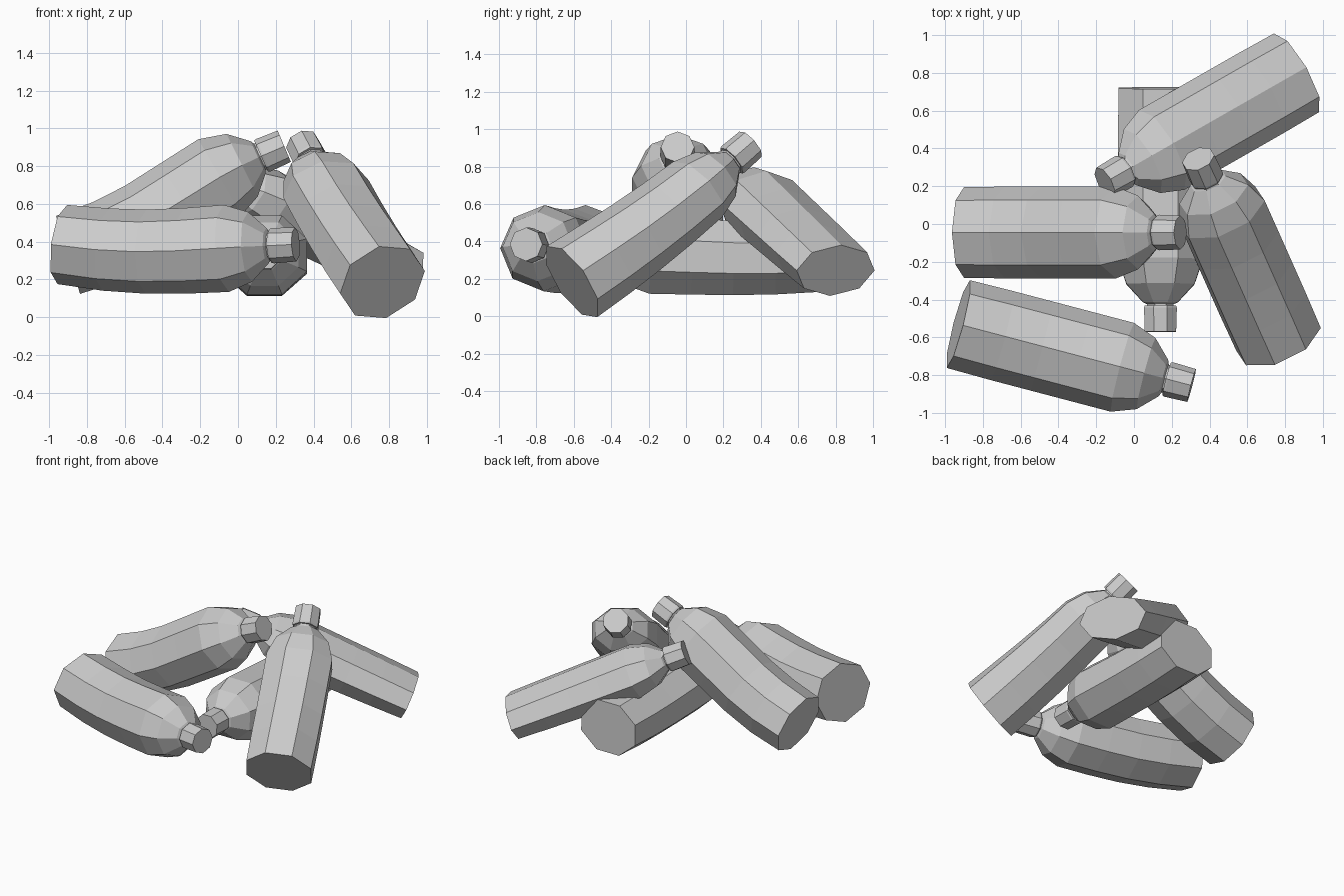
import bpy, math
from mathutils import Vector

if "Cube" in bpy.data.objects:
    bpy.data.objects.remove(bpy.data.objects["Cube"])

SIDES = 8
LENGTH = 1.28
# (distance from base, radius) of the bottle and its screw cap
BODY = [(0, .24), (.24, .243), (.46, .243), (.68, .243), (.9, .243),
        (1.03, .195), (1.125, .1), (1.135, .076), (1.17, .076)]
CAP = [(1.143, .09), (1.155, .094), (1.28, .09)]


def loft(name, profile, base, tip, thick, sag, bend, turn):
    """Eight-sided tube along a slightly bent axis, closed at both ends."""
    base, tip = Vector(base), Vector(tip)
    axis = tip - base
    side = axis.cross(Vector((0, 0, 1))).normalized()
    verts, faces = [], []
    for d, r in profile:
        t = d / LENGTH
        drop = sag * math.sin(math.pi * t) + bend * math.sin(2 * math.pi * t)
        slope = math.pi * (sag * math.cos(math.pi * t)
                           + 2 * bend * math.cos(2 * math.pi * t))
        centre = base + axis * t - Vector((0, 0, drop))
        tangent = axis - Vector((0, 0, slope))
        up = side.cross(tangent).normalized()
        # bottles are squashed differently at the base and the shoulder
        flat = thick[0] + (thick[1] - thick[0]) * min(d / .9, 1) if r > .095 else 1
        for i in range(SIDES):
            a = 2 * math.pi * i / SIDES + math.radians(turn)
            verts.append(centre + side * r * math.cos(a) + up * r * flat * math.sin(a))
    for k in range(len(profile) - 1):
        for i in range(SIDES):
            j = (i + 1) % SIDES
            a, b = k * SIDES, (k + 1) * SIDES
            faces.append((a + i, a + j, b + j, b + i))
    faces.append(tuple(reversed(range(SIDES))))
    faces.append(tuple(range(len(verts) - SIDES, len(verts))))
    mesh = bpy.data.meshes.new(name)
    mesh.from_pydata(verts, [], faces)
    obj = bpy.data.objects.new(name, mesh)
    bpy.context.collection.objects.link(obj)
    return obj


# name, base centre, cap tip, (base, shoulder) thickness, sag, bend, octagon turn
BOTTLES = [
    ("front_bottle", (-.93, -.53, .385), (.305, -.855, .385), (.88, .95), .035, .008, 0),
    ("left_bottle", (-.9, -.045, .33), (.245, -.045, .905), (.9, .95), .02, .025, 0),
    ("bottom_bottle", (.14, .72, .315), (.14, -.57, .34), (.83, .93), .01, .005, 22.5),
    ("back_bottle", (.86, .80, .245), (-.155, .22, .765), (.62, .75), .0, .0, 0),
    ("right_bottle", (.765, -.61, .185), (.34, .345, .92), (.97, .8), .03, .0, 17.5),
]

for name, *shape in BOTTLES:
    loft(name, BODY, *shape)
    loft(name + "_cap", CAP, *shape)
